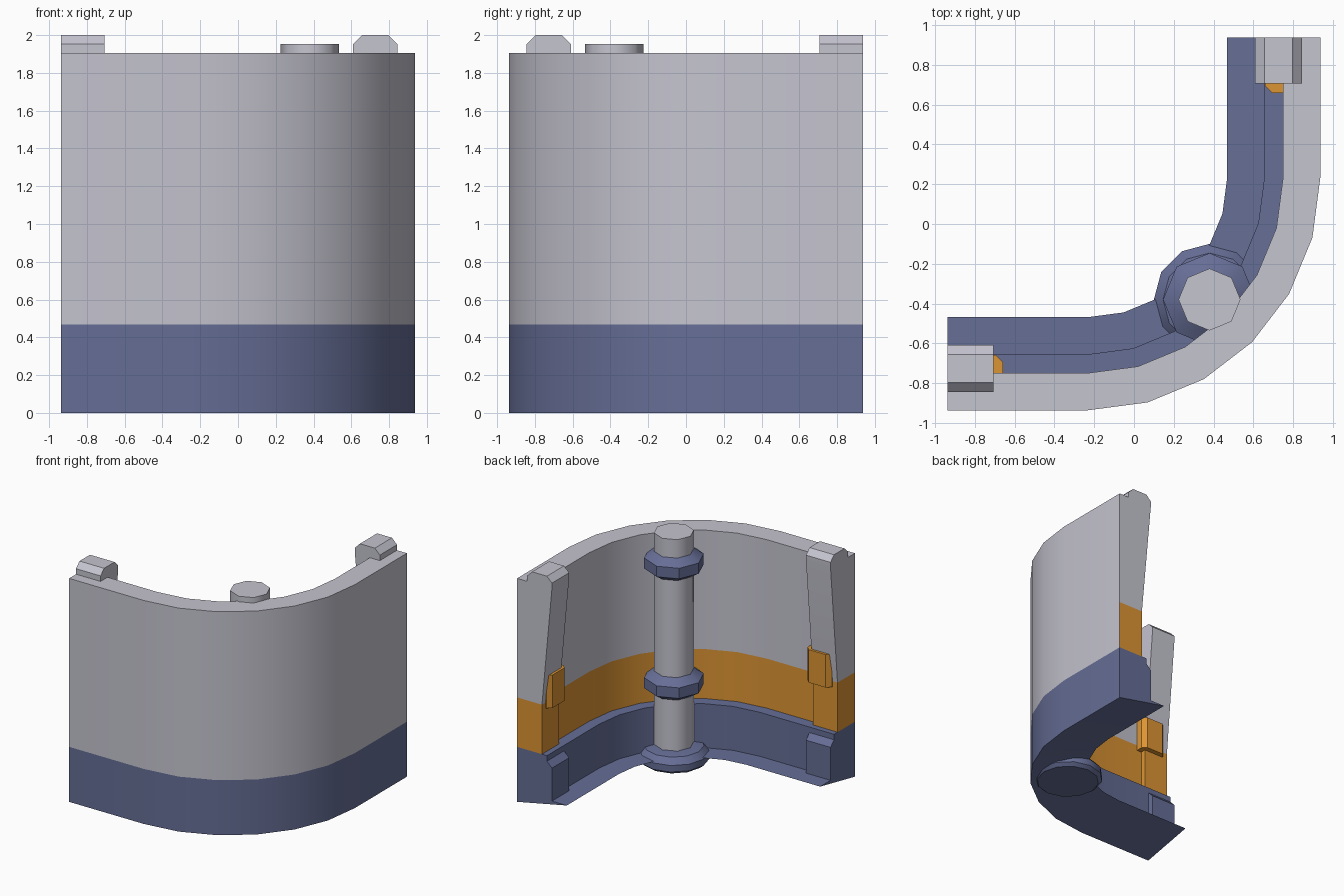
import bpy, bmesh, math

if "Cube" in bpy.data.objects:
    bpy.data.objects.remove(bpy.data.objects["Cube"])

def material(name, rgb):
    m = bpy.data.materials.new(name)
    m.diffuse_color = (*rgb, 1)
    m.use_nodes = True
    m.node_tree.nodes["Principled BSDF"].inputs["Base Color"].default_value = m.diffuse_color
    return m

GREY = material("pale grey", (0.56, 0.555, 0.63))
BLUE = material("slate blue", (0.133, 0.156, 0.305))
ORANGE = material("amber", (0.72, 0.30, 0.034))

H = 0.9375            # half width of the corner
C = -0.2345           # arc centre is (C, -C)
R = H - C             # outer arc radius
Z1, Z2, Z3 = 0.469, 0.891, 1.906   # tops of base, inner band, wall


def finish(name, bm, mats, angle=35):
    bmesh.ops.remove_doubles(bm, verts=bm.verts, dist=1e-5)
    bmesh.ops.recalc_face_normals(bm, faces=bm.faces)
    me = bpy.data.meshes.new(name)
    bm.to_mesh(me)
    bm.free()
    ob = bpy.data.objects.new(name, me)
    bpy.context.collection.objects.link(ob)
    for m in mats:
        me.materials.append(m)
    bpy.ops.object.select_all(action='DESELECT')
    ob.select_set(True)
    bpy.context.view_layer.objects.active = ob
    bpy.ops.object.shade_smooth_by_angle(angle=math.radians(angle))
    return ob


def path(x):
    """Plan path of the corner that passes through coordinate x on the right leg."""
    r = x - C
    pts = [(-H, -x)]
    for i in range(7):
        a = math.radians(-90 + 15 * i)
        pts.append((C + r * math.cos(a), -C + r * math.sin(a)))
    return pts + [(x, H)]


def sweep(name, profile, edges, mats):
    """Sweep an (x, z) profile round the corner; edges = material index per side."""
    bm = bmesh.new()
    rails = [[bm.verts.new((px, py, z)) for px, py in path(x)] for x, z in profile]
    n = len(rails)
    for i, mi in enumerate(edges):
        a, b = rails[i], rails[(i + 1) % n]
        for k in range(len(a) - 1):
            bm.faces.new((a[k], a[k + 1], b[k + 1], b[k])).material_index = mi
    for k in (0, -1):
        bm.faces.new([r[k] for r in rails])
    return finish(name, bm, mats)


def prism(name, poly, lo, hi, place, mat):
    """Extrude a polygon from lo to hi, with place(u, v, w) giving the position."""
    bm = bmesh.new()
    a = [bm.verts.new(place(u, v, lo)) for u, v in poly]
    b = [bm.verts.new(place(u, v, hi)) for u, v in poly]
    bm.faces.new(a)
    bm.faces.new(b)
    n = len(poly)
    for i in range(n):
        j = (i + 1) % n
        bm.faces.new((a[i], a[j], b[j], b[i]))
    return finish(name, bm, [mat])


def lathe(name, profile, sides, mat, angle=35):
    """Turn an (r, z) profile about the column axis."""
    bm = bmesh.new()
    rings = []
    for r, z in profile:
        rings.append([bm.verts.new((0.38 + r * math.cos(2 * math.pi * k / sides),
                                    -0.38 + r * math.sin(2 * math.pi * k / sides), z))
                      for k in range(sides)])
    for a, b in zip(rings, rings[1:]):
        for k in range(sides):
            j = (k + 1) % sides
            bm.faces.new((a[k], a[j], b[j], b[k]))
    bm.faces.new(rings[0])
    bm.faces.new(rings[-1])
    return finish(name, bm, [mat], angle)


# Curved wall: base with knife-edged floor lip, inner amber band, upper wall
sweep("base", [(H, 0), (H, Z1), (0.656, Z1), (0.656, 0.094), (0.469, 0.094)],
      [0, 0, 0, 0, 0], [BLUE])
sweep("inner_band", [(H, Z1), (H, Z2), (0.75, Z2), (0.75, Z1)],
      [1, 0, 0, 0], [ORANGE, GREY])
sweep("upper_wall", [(H, Z2), (H, Z3), (0.75, Z3), (0.75, Z2)],
      [0, 0, 0, 0], [GREY])

# End posts and clips, repeated on both ends across the diagonal
for side, flip in (("back", False), ("left", True)):
    def at(x, y, z, flip=flip):
        return (-y, -x, z) if flip else (x, y, z)

    def upright(x, z, y, at=at):
        return at(x, y, z)

    prism(side + "_post_top", [(0.844, Z2), (0.844, 1.953), (0.797, 2.0), (0.656, 2.0),
                               (0.609, 1.953), (0.609, Z3), (0.703, Z2)],
          0.706, H, upright, GREY)
    prism(side + "_post_band", [(0.80, Z1), (0.80, Z2), (0.703, Z2), (0.703, Z1)],
          0.706, H, upright, ORANGE)
    prism(side + "_post_foot", [(0.80, 0.08), (0.80, Z1), (0.703, Z1),
                                (0.609, 0.375), (0.609, 0.08)],
          0.706, H, upright, BLUE)
    # clip wrapped round the post
    prism(side + "_clip", [(0.755, 0.66), (0.695, 0.66), (0.66, 0.695),
                           (0.66, 0.855), (0.695, 0.89), (0.755, 0.89)],
          0.844, 1.125, at, ORANGE)

# Column with collars
lathe("column", [(0.156, 0.05), (0.156, 1.953)], 8, GREY, 50)
for name, z in (("middle_collar", 0.68), ("upper_collar", 1.70)):
    lathe(name, [(0.15, z - 0.1), (0.234, z - 0.045),
                 (0.234, z + 0.045), (0.15, z + 0.1)], 8, BLUE)
lathe("bottom_collar", [(0.25, 0.004), (0.28, 0.03), (0.28, 0.085),
                        (0.234, 0.135), (0.15, 0.15)], 12, BLUE)
